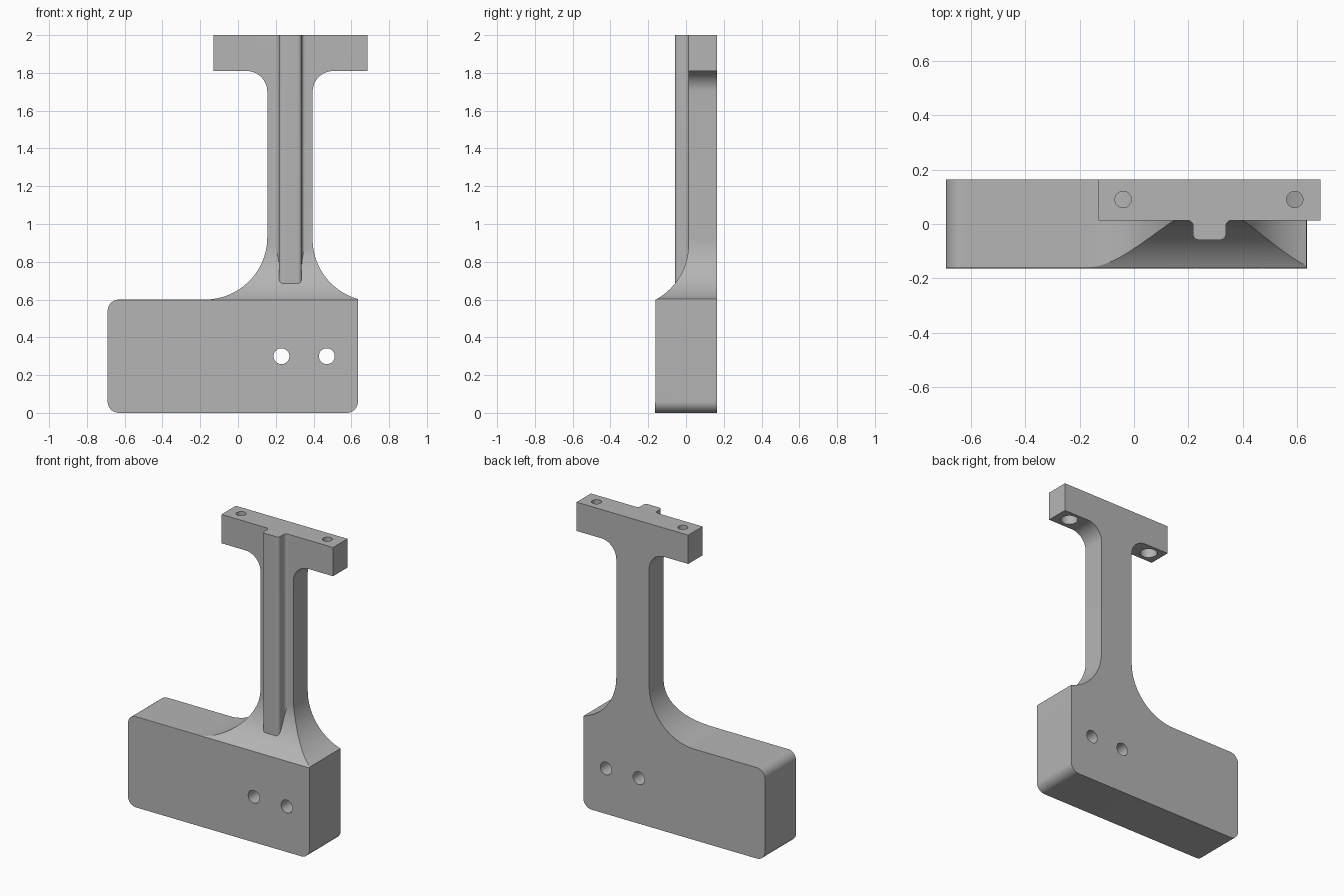
import bpy, bmesh, math
from mathutils import Vector

if "Cube" in bpy.data.objects:
    bpy.data.objects.remove(bpy.data.objects["Cube"])

gray = bpy.data.materials.new("plain gray")
gray.use_nodes = True
COLOR = (0.46, 0.46, 0.46, 1)
gray.diffuse_color = COLOR
gray.node_tree.nodes["Principled BSDF"].inputs["Base Color"].default_value = COLOR


def arc(cx, cy, r, start, end, steps=16):
    """Points along an arc, angles in degrees."""
    angles = [math.radians(start + (end - start) * i / steps) for i in range(steps + 1)]
    return [(cx + r * math.cos(a), cy + r * math.sin(a)) for a in angles]


def prism(name, points, place, low, high):
    """Extrude a 2D profile; place(u, v, w) maps it into space."""
    bm = bmesh.new()
    face = bm.faces.new([bm.verts.new(place(u, v, low)) for u, v in points])
    move = Vector(place(0, 0, high)) - Vector(place(0, 0, low))
    made = bmesh.ops.extrude_face_region(bm, geom=[face])["geom"]
    bmesh.ops.translate(bm, vec=move, verts=[g for g in made if isinstance(g, bmesh.types.BMVert)])
    bmesh.ops.recalc_face_normals(bm, faces=bm.faces)
    mesh = bpy.data.meshes.new(name)
    bm.to_mesh(mesh)
    bm.free()
    mesh.materials.append(gray)
    obj = bpy.data.objects.new(name, mesh)
    bpy.context.collection.objects.link(obj)
    return obj


def along_x(u, v, w): return (w, u, v)
def along_y(u, v, w): return (u, w, v)
def along_z(u, v, w): return (u, v, w)


def combine(target, tool, operation):
    """Apply a boolean and remove the tool."""
    mod = target.modifiers.new("combine", "BOOLEAN")
    mod.operation, mod.solver, mod.object = operation, "EXACT", tool
    bpy.context.view_layer.objects.active = target
    bpy.ops.object.modifier_apply(modifier=mod.name)
    bpy.data.objects.remove(tool)


FRONT, BACK, FACE = -0.163, 0.163, 0.013

# Front outline: rounded base block, flared column, top crossbar
outline = (arc(-0.63, 0.06, 0.06, 180, 270) + arc(0.575, 0.06, 0.06, 270, 360)
           + arc(0.725, 0.92, 0.33, 254, 180, 24) + arc(0.505, 1.70, 0.11, 180, 90)
           + [(0.685, 1.81), (0.685, 2), (-0.13, 2), (-0.13, 1.81)]
           + arc(0.045, 1.70, 0.11, 90, 0) + arc(-0.175, 0.93, 0.33, 0, -90, 24)
           + arc(-0.63, 0.54, 0.06, 90, 180))
bracket = prism("bracket_body", outline, along_y, -0.3, BACK)

# Side outline: thick base sweeping back to the thin column
side = ([(FRONT, -0.1), (0.3, -0.1), (0.3, 2.1), (FACE, 2.1)]
        + arc(FACE - 0.33, 0.89, 0.33, 0, -62, 24))
combine(bracket, prism("side_envelope", side, along_x, -1, 1), "INTERSECT")

# Stiffening rib with rounded nose and filleted roots
MID, HALF, NOSE, R = 0.277, 0.06, -0.058, 0.02
half = (arc(HALF - R, NOSE + R, R, 270, 360, 8)
        + arc(HALF + R, FACE - R, R, 180, 90, 8) + [(HALF + R, 0.08)])
rib = [(MID + x, y) for x, y in half] + [(MID - x, y) for x, y in reversed(half)]
combine(bracket, prism("rib", rib, along_z, 0.5, 2), "UNION")

# Mounting holes through the base
for x in (0.23, 0.47):
    hole = arc(x, 0.3, 0.042, 0, 360, 32)[:-1]
    combine(bracket, prism("base_hole", hole, along_y, -0.5, 0.5), "DIFFERENCE")

# Crossbar bolt holes, counterbored from below
for x in (-0.04, 0.59):
    for radius, low, high in ((0.03, 1.75, 2.1), (0.052, 1.75, 1.88)):
        hole = arc(x, 0.09, radius, 0, 360, 32)[:-1]
        combine(bracket, prism("bolt_hole", hole, along_z, low, high), "DIFFERENCE")

# Smooth the curved faces, keep the edges crisp
bpy.ops.object.select_all(action="DESELECT")
bracket.select_set(True)
bpy.context.view_layer.objects.active = bracket
bpy.ops.object.shade_smooth_by_angle(angle=math.radians(25))
